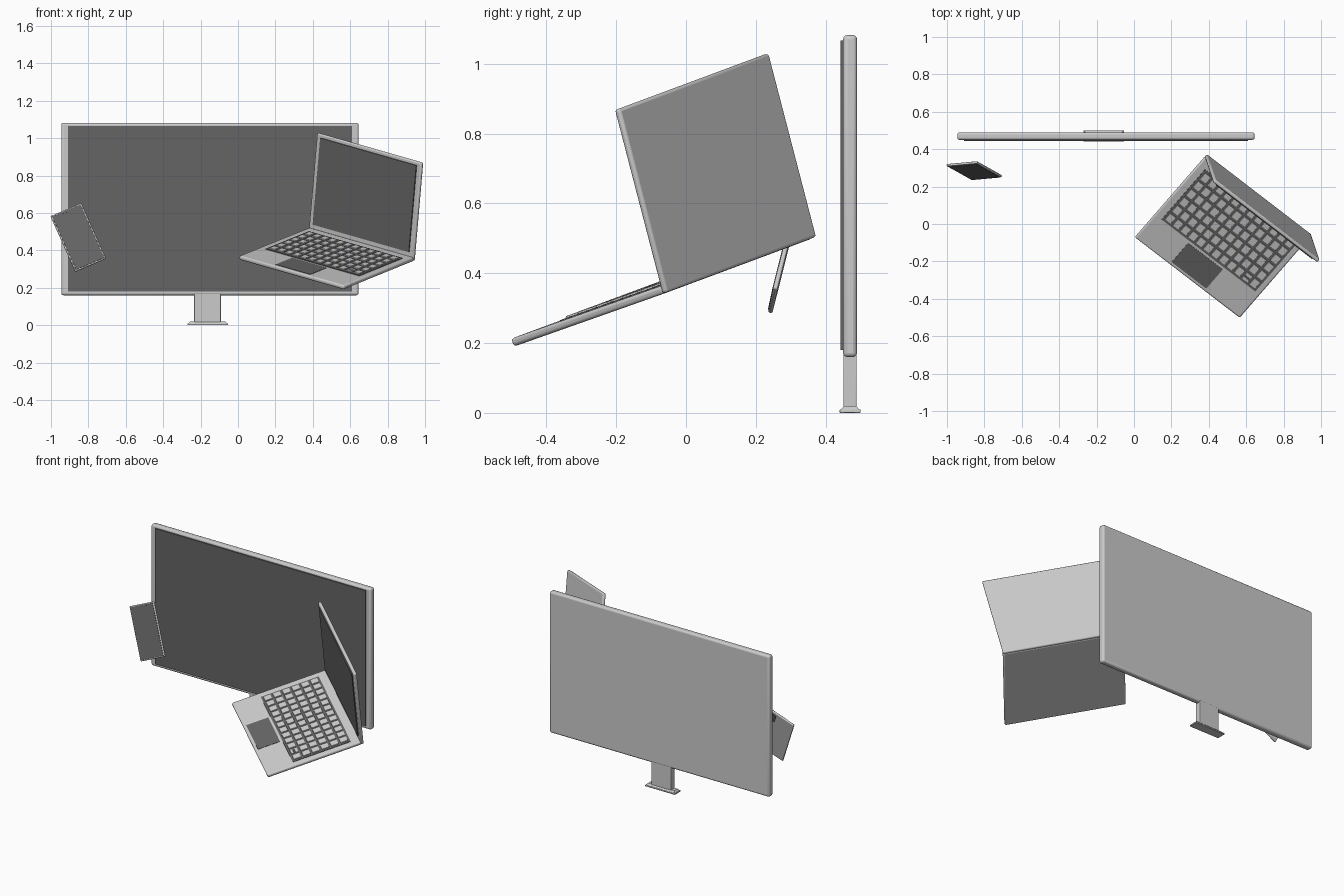
import bpy, bmesh, math
from mathutils import Matrix, Vector

if "Cube" in bpy.data.objects:
    bpy.data.objects.remove(bpy.data.objects["Cube"])

dark = bpy.data.materials.new("dark_glass")
dark.diffuse_color = (0.13, 0.13, 0.13, 1)
dark.use_nodes = True
dark.node_tree.nodes["Principled BSDF"].inputs["Base Color"].default_value = dark.diffuse_color


def frame(origin, x_axis, z_axis):
    """Matrix with the given origin, x axis and (near) z axis."""
    x = Vector(x_axis).normalized()
    y = Vector(z_axis).cross(x).normalized()
    z = x.cross(y)
    m = Matrix((x, y, z)).transposed().to_4x4()
    m.translation = Vector(origin)
    return m


def add_box(bm, lo, hi, taper=0.0):
    lo, hi = Vector(lo), Vector(hi)
    verts = bmesh.ops.create_cube(bm, size=1)["verts"]
    for v in verts:
        top = v.co.z > 0
        for i in range(3):
            v.co[i] = (lo[i] + hi[i]) / 2 + v.co[i] * (hi[i] - lo[i])
            if top and i < 2:
                v.co[i] += -taper if v.co[i] > (lo[i] + hi[i]) / 2 else taper


def make(name, boxes, matrix=Matrix(), bevel=0.0, mat=None, taper=0.0, segments=3):
    bm = bmesh.new()
    for lo, hi in boxes:
        add_box(bm, lo, hi, taper)
    me = bpy.data.meshes.new(name)
    bm.to_mesh(me)
    bm.free()
    ob = bpy.data.objects.new(name, me)
    bpy.context.collection.objects.link(ob)
    ob.matrix_world = matrix
    if mat:
        me.materials.append(mat)
    if bevel:
        b = ob.modifiers.new("bevel", 'BEVEL')
        b.width, b.segments = bevel, segments
        bpy.ops.object.select_all(action='DESELECT')
        ob.select_set(True)
        bpy.context.view_layer.objects.active = ob
        bpy.ops.object.shade_smooth_by_angle(angle=math.radians(40))
    return ob


# Monitor on its stand
make("monitor_body", [((-0.945, 0.45, 0.16), (0.645, 0.49, 1.082))], bevel=0.012)
make("monitor_screen", [((-0.91, 0.443, 0.18), (0.61, 0.455, 1.066))], mat=dark)
make("stand_neck", [((-0.235, 0.451, 0.012), (-0.092, 0.489, 0.17))], bevel=0.003)
make("stand_foot", [((-0.27, 0.44, 0), (-0.053, 0.5, 0.01))], bevel=0.003)
make("stand_foot_top", [((-0.266, 0.443, 0.009), (-0.057, 0.497, 0.02))], taper=0.01)

# Laptop base, in its own tilted frame (x along the front edge, y to the hinge)
W, D, T = 0.724, 0.605, 0.012
lap = frame((0.005, -0.07, 0.36), (0.56, -0.43, -0.16), (0.008, -0.339, 0.941))
make("laptop_base", [((0, 0, -T), (W, D - 0.012, T))], lap, bevel=0.009)
make("trackpad", [((0.33 * W, 0.03 * D, 0), (0.66 * W, 0.26 * D, T + 0.002))], lap, mat=dark)

# Keyboard tray and keys
kx0, kx1, ky0, ky1 = 0.06 * W, 0.955 * W, 0.283 * D, 0.888 * D
make("keyboard_tray", [((kx0, ky0, 0), (kx1, ky1, T + 0.003))], lap, mat=dark)
cols, rows, gap = 12, 6, 0.012
px, py = (kx1 - kx0 - gap) / cols, (ky1 - ky0 - gap) / rows
keys = []
for r in range(rows):
    for c in range(cols):
        x, y = kx0 + gap + c * px, ky0 + gap + r * py
        w, h = px - gap, py - gap
        if r == 0 and c == cols - 2:      # split arrow key
            keys.append(((x, y, T), (x + w, y + h * 0.42, T + 0.008)))
            keys.append(((x, y + h * 0.58, T), (x + w, y + h, T + 0.008)))
        else:
            keys.append(((x, y, T), (x + w, y + h, T + 0.008)))
make("keys", keys, lap, taper=0.002)

# Laptop lid, hinged at the back edge (local z runs up the lid)
lid = lap @ Matrix.Translation((0, D, -T)) @ Matrix.Rotation(math.radians(-6.8), 4, 'X')
H = 0.545
make("laptop_lid", [((0, -0.02, 0), (W, 0, H))], lid, bevel=0.008)
make("laptop_screen", [((0.03, -0.026, 0.045), (W - 0.03, -0.01, H - 0.02))], lid, mat=dark)

# Phone floating beside the monitor (local z faces the viewer)
ph = frame((-0.854, 0.285, 0.469), (0.165, 0.015, 0.07), (-0.013, -0.971, 0.238))
make("phone_body", [((-0.09, -0.167, -0.007), (0.09, 0.167, 0.006))], ph, bevel=0.005)
make("phone_screen", [((-0.083, -0.16, 0), (0.083, 0.16, 0.008))], ph, bevel=0.001, mat=dark)
make("phone_notch", [((-0.035, 0.15, 0), (0.035, 0.161, 0.009))], ph, mat=dark)
make("phone_camera", [((0.035, 0.095, -0.011), (0.075, 0.15, -0.004))], ph, bevel=0.002, mat=dark)
